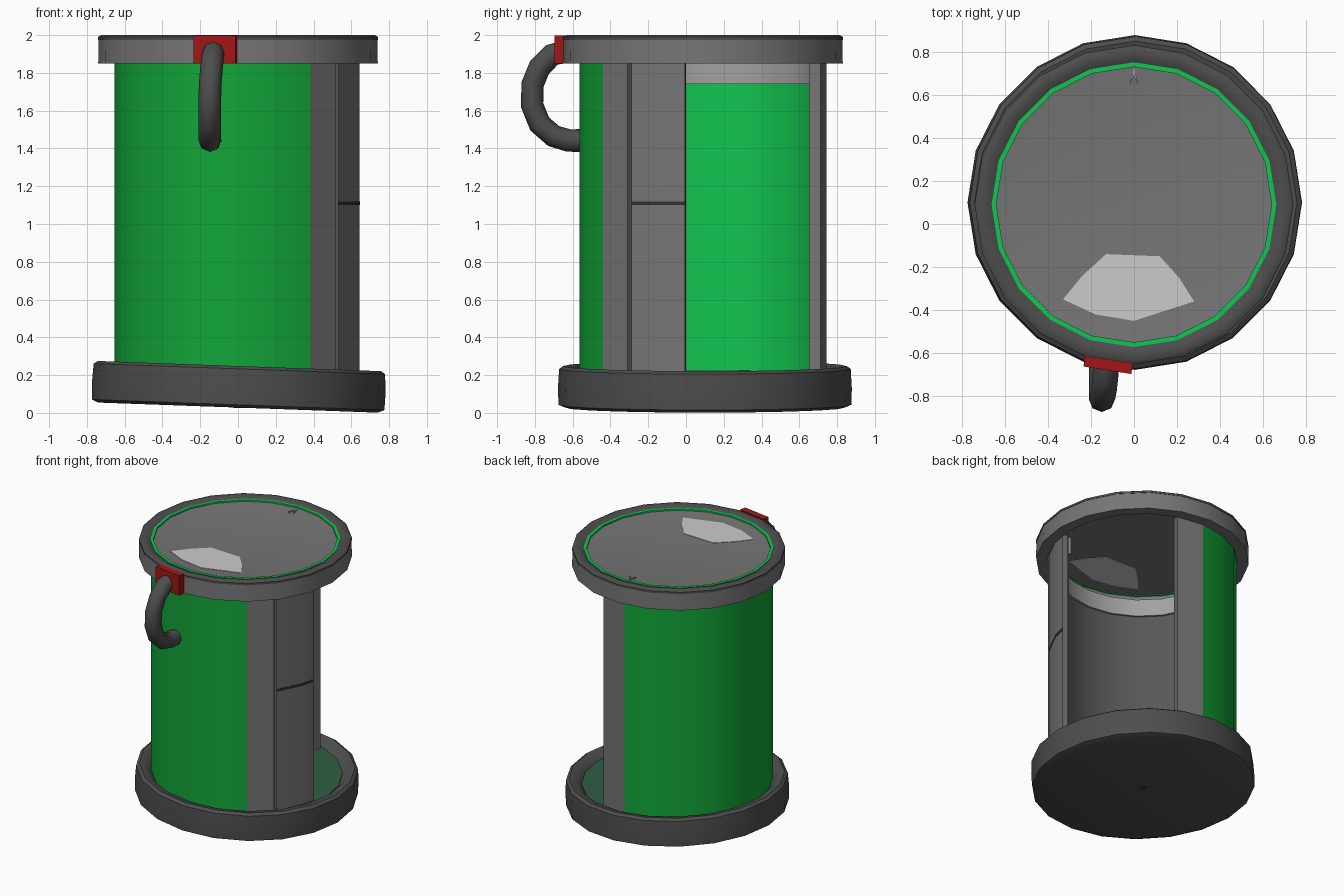
import bpy, bmesh, math
from mathutils import Vector

if "Cube" in bpy.data.objects:
    bpy.data.objects.remove(bpy.data.objects["Cube"])

CY = 0.09            # y of the container axis
SIDES = 20


def material(name, rgb):
    m = bpy.data.materials.new(name)
    m.diffuse_color = (*rgb, 1)
    m.use_nodes = True
    m.node_tree.nodes["Principled BSDF"].inputs["Base Color"].default_value = m.diffuse_color
    return m


def grey(name, v):
    return material(name, (v, v, v))


GREEN = material("green", (0.006, 0.38, 0.04))
BRIGHT = material("bright_green", (0.006, 0.56, 0.08))
POOL = material("pool_green", (0.03, 0.11, 0.06))
RED = material("red", (0.36, 0.008, 0.008))
STEEL = grey("steel", 0.18)
IRON = grey("dark_iron", 0.075)
LINING = grey("lining", 0.095)
DARK = grey("dark", 0.03)
PALE = grey("pale", 0.55)
COLLAR = grey("collar", 0.36)


def finish(name, bm, mat, angle=40):
    bmesh.ops.recalc_face_normals(bm, faces=bm.faces)
    me = bpy.data.meshes.new(name)
    bm.to_mesh(me)
    bm.free()
    ob = bpy.data.objects.new(name, me)
    bpy.context.collection.objects.link(ob)
    me.materials.append(mat)
    bpy.ops.object.select_all(action='DESELECT')
    ob.select_set(True)
    bpy.context.view_layer.objects.active = ob
    bpy.ops.object.shade_smooth_by_angle(angle=math.radians(angle))
    return ob


def sweep(name, profile, angles, mat, closed=False):
    """Turn a closed (radius, z) profile through the given angles."""
    bm = bmesh.new()
    rings = [[bm.verts.new((r * math.cos(math.radians(a)), r * math.sin(math.radians(a)), z))
              for r, z in profile] for a in angles]
    n = len(profile)
    pairs = list(zip(rings, rings[1:])) + ([(rings[-1], rings[0])] if closed else [])
    for a, b in pairs:
        for i in range(n):
            j = (i + 1) % n
            if profile[i][0] + profile[j][0] > 0:
                bm.faces.new((a[i], a[j], b[j], b[i]))
    if not closed:
        bm.faces.new(rings[0])
        bm.faces.new(rings[-1])
    bmesh.ops.remove_doubles(bm, verts=bm.verts, dist=1e-5)
    ob = finish(name, bm, mat)
    ob.location.y = CY
    return ob


def lathe(name, profile, mat):
    return sweep(name, profile, [i * 360 / SIDES for i in range(SIDES)], mat, True)


def wall(name, a0, a1, r0, r1, z0, z1, mat):
    """Curved panel with its corners on the 18 degree steps."""
    inner = [a for a in range(-360, 361, 18) if a0 < a < a1]
    return sweep(name, [(r0, z0), (r1, z0), (r1, z1), (r0, z1)], [a0, *inner, a1], mat)


def plate(name, pts, z0, z1, mat):
    bm = bmesh.new()
    f = bm.faces.new([bm.verts.new((x, y, z0)) for x, y in pts])
    top = bmesh.ops.extrude_face_region(bm, geom=[f])['geom']
    bmesh.ops.translate(bm, vec=(0, 0, z1 - z0),
                        verts=[v for v in top if isinstance(v, bmesh.types.BMVert)])
    return finish(name, bm, mat)


# tilted base dish with a pool and a drain hole
TILT = 0.036
base = [lathe("base", [(0, 0), (.74, 0), (.775, .015), (.778, .10), (.772, .205), (.75, .22),
                       (.70, .21), (.665, .17), (0, .17)], IRON),
        lathe("base_pool", [(0, .165), (.665, .165), (.665, .176), (0, .176)], POOL),
        lathe("base_drain", [(0, -.002), (.025, -.002), (.025, .01), (0, .01)], DARK)]
for ob in base:
    ob.location = (0, 0.10, 0.028)
    ob.rotation_euler.y = TILT

# lid with dark rim, green seal ring, glare patch and notch
lathe("lid", [(0, 1.97), (.60, 1.97), (.66, 1.98), (.738, 1.985), (.74, 1.85),
              (.66, 1.85), (.655, 1.945), (0, 1.945)], STEEL)
lathe("lid_rim", [(.66, 1.975), (.662, 1.984), (.69, 1.998), (.725, 2.0), (.741, 1.99),
                  (.741, 1.975)], IRON)
lathe("lid_seal", [(.64, 1.94), (.662, 1.94), (.662, 1.988), (.64, 1.988)], BRIGHT)
plate("lid_patch", [(-.33, -.35), (-.24, -.24), (-.13, -.14), (.12, -.15), (.21, -.25),
                    (.28, -.36), (0, -.45), (-.18, -.42)], 1.942, 1.973, PALE)
plate("lid_notch", [(-.022, .64), (0, .73), (.022, .64), (0, .69)], 1.96, 1.979, COLLAR)

# outer wall panels
wall("green_panel", 90, 306, .61, .655, .19, 1.87, GREEN)
wall("front_post", -54, -37.5, .61, .655, .19, 1.87, STEEL)
wall("side_panel", -35.5, -8.5, .61, .65, .19, 1.87, STEEL)
wall("side_panel_crack", -35.5, -8.5, .64, .652, 1.10, 1.12, DARK)
wall("back_post", 72, 90, .59, .655, .19, 1.87, STEEL)

# inner lining and collar under the lid
wall("green_lining", 90, 198, .59, .611, .19, 1.87, BRIGHT)
wall("grey_lining", 198, 350.5, .59, .611, .19, 1.87, LINING)
wall("inner_collar", 90, 350.5, .575, .592, 1.74, 1.87, COLLAR)

# red bracket set on a facet of the lid
bm = bmesh.new()
bmesh.ops.create_cube(bm, size=1)
bmesh.ops.scale(bm, vec=(.225, .05, .15), verts=bm.verts)
bracket = finish("pipe_bracket", bm, RED)
bracket.location = (-.12, -.655, 1.924)
bracket.rotation_euler.z = math.radians(-9)

# hooked pipe
path = [Vector(p) for p in [(-.13, -.65, 1.91), (-.133, -.71, 1.895), (-.14, -.775, 1.83),
                            (-.147, -.812, 1.74), (-.15, -.815, 1.63), (-.15, -.775, 1.53),
                            (-.15, -.70, 1.465), (-.15, -.62, 1.442), (-.148, -.56, 1.442)]]
bm = bmesh.new()
rings = []
for i, p in enumerate(path):
    t = (path[min(i + 1, len(path) - 1)] - path[max(i - 1, 0)]).normalized()
    u = Vector((1, 0, 0))
    v = t.cross(u).normalized()
    rings.append([bm.verts.new(p + .06 * (u * math.cos(k * math.pi / 4) + v * math.sin(k * math.pi / 4)))
                  for k in range(8)])
for a, b in zip(rings, rings[1:]):
    for k in range(8):
        bm.faces.new((a[k], a[(k + 1) % 8], b[(k + 1) % 8], b[k]))
bm.faces.new(rings[0])
bm.faces.new(rings[-1])
finish("pipe", bm, IRON, 50)
